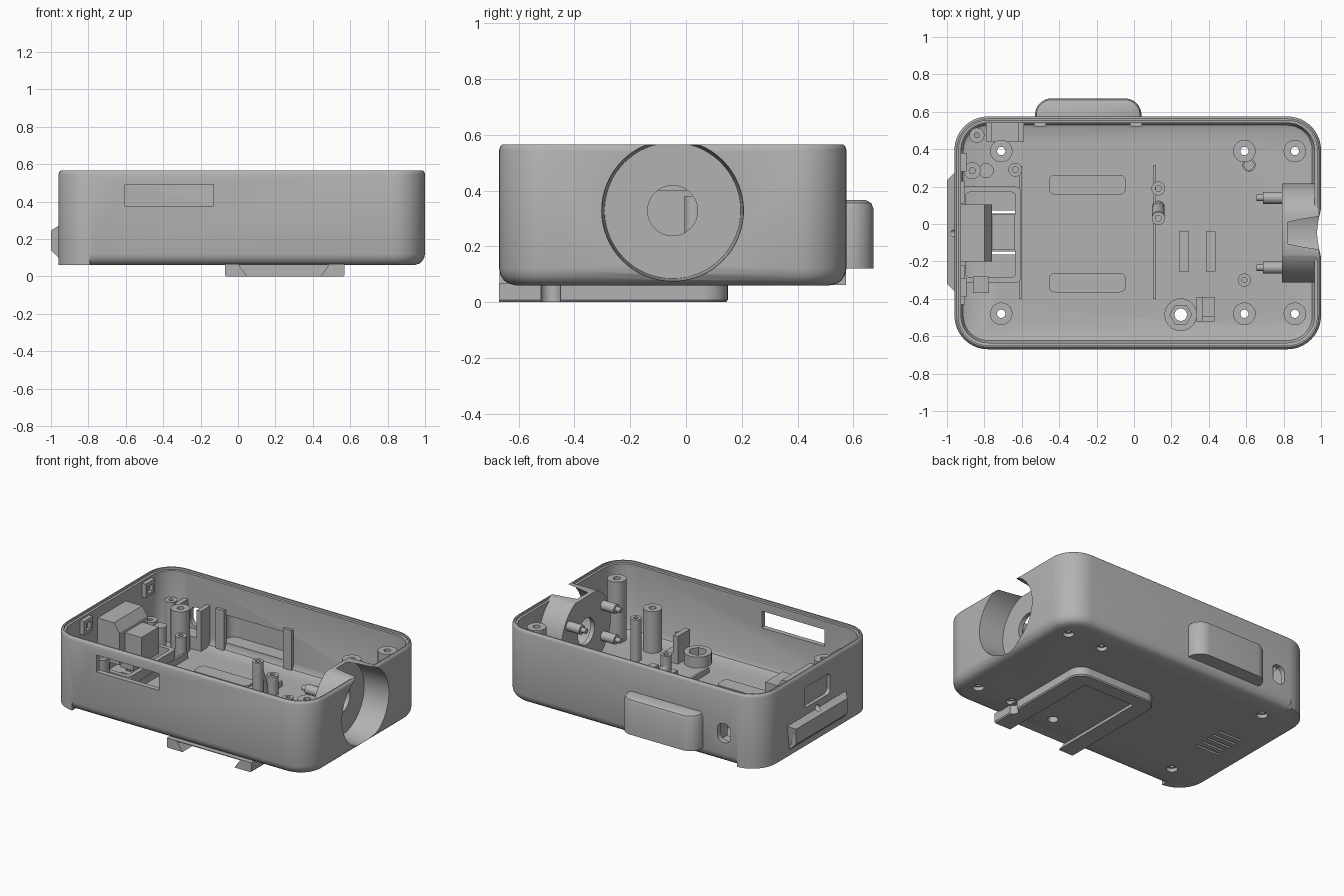
import bpy, bmesh, math

if "Cube" in bpy.data.objects:
    bpy.data.objects.remove(bpy.data.objects["Cube"])

grey = bpy.data.materials.new("plain grey")
grey.use_nodes = True
grey.diffuse_color = (0.45, 0.45, 0.45, 1)
grey.node_tree.nodes["Principled BSDF"].inputs["Base Color"].default_value = (0.45, 0.45, 0.45, 1)


def rings_to_object(name, rings):
    """Skin a stack of equal-length closed rings and cap both ends."""
    bm = bmesh.new()
    loops = [[bm.verts.new(p) for p in ring] for ring in rings]
    n = len(loops[0])
    for a, b in zip(loops, loops[1:]):
        for i in range(n):
            j = (i + 1) % n
            bm.faces.new((a[i], a[j], b[j], b[i]))
    bm.faces.new(loops[0][::-1])
    bm.faces.new(loops[-1])
    bmesh.ops.recalc_face_normals(bm, faces=bm.faces)
    me = bpy.data.meshes.new(name)
    bm.to_mesh(me)
    bm.free()
    me.materials.append(grey)
    ob = bpy.data.objects.new(name, me)
    bpy.context.collection.objects.link(ob)
    return ob


def prism(name, pts, axis, a, b):
    place = {"x": lambda u, v, w: (w, u, v),
             "y": lambda u, v, w: (u, w, v),
             "z": lambda u, v, w: (u, v, w)}[axis]
    return rings_to_object(name, [[place(u, v, w) for u, v in pts] for w in (a, b)])


def box(name, x0, x1, y0, y1, z0, z1):
    return prism(name, [(x0, y0), (x1, y0), (x1, y1), (x0, y1)], "z", z0, z1)


def circle(u, v, r, n=32):
    return [(u + r * math.cos(2 * math.pi * i / n), v + r * math.sin(2 * math.pi * i / n))
            for i in range(n)]


def cyl(name, u, v, r, axis, a, b, n=32):
    return prism(name, circle(u, v, r, n), axis, a, b)


def round_rect(x0, x1, y0, y1, r, n=10):
    pts = []
    for k, (cx, cy) in enumerate([(x1 - r, y1 - r), (x0 + r, y1 - r), (x0 + r, y0 + r), (x1 - r, y0 + r)]):
        for i in range(n + 1):
            t = (k + i / n) * math.pi / 2
            pts.append((cx + r * math.cos(t), cy + r * math.sin(t)))
    return pts


def loft(name, rect, r, levels):
    """Rounded rectangle stacked in z; each level is (inset, z)."""
    x0, x1, y0, y1 = rect
    return rings_to_object(name, [
        [(u, v, z) for u, v in round_rect(x0 + d, x1 - d, y0 + d, y1 - d, max(r - d, 0.005))]
        for d, z in levels])


def combine(ob, other, op="DIFFERENCE"):
    mod = ob.modifiers.new(op.lower(), "BOOLEAN")
    mod.operation, mod.solver, mod.object = op, "EXACT", other
    bpy.context.view_layer.objects.active = ob
    bpy.ops.object.modifier_apply(modifier=mod.name)
    bpy.data.objects.remove(other)


def tube(name, x, y, r, hole, top, sides=32):
    ob = cyl(name, x, y, r, "z", 0.085, top)
    if hole:
        combine(ob, cyl("cut", x, y, hole, "z", 0, 1, sides))
    return ob


# Outer shell
PLAN = (-0.96, 1.0, -0.67, 0.575)
DY, DZ = -0.048, 0.328      # dish centre
shell = loft("shell", PLAN, 0.18, [(0.06, 0.06), (0.03, 0.068), (0.018, 0.078), (0.005, 0.097),
                                   (0, 0.12), (0, 0.545), (0.004, 0.557), (0.012, 0.565)])

# Square lower edge at one end, rear boss and end flange
base = loft("base", PLAN, 0.18, [(0, 0.0605), (0, 0.15)])
combine(base, box("cut", -0.79, 2, -2, 2, -1, 1))
combine(shell, base, "UNION")
boss = loft("boss", (-0.53, 0.04, 0.4, 0.672), 0.09,
            [(0, 0.12), (0, 0.335), (0.008, 0.355), (0.028, 0.366)])
combine(shell, boss, "UNION")
section = [(-0.9, 0.29), (-0.96, 0.27), (-1, 0.245), (-1, 0.14), (-0.922, 0.063), (-0.9, 0.063)]
flange = rings_to_object("flange", [
    [(x, y + (s * 0.04 if x == -1 else 0), z) for x, z in section] for y, s in ((-0.36, 1), (0.275, -1))])
combine(shell, flange, "UNION")

# Cavity, leaving the dish housing standing
cavity = loft("cavity", PLAN, 0.18, [(0.075, 0.095), (0.047, 0.105), (0.035, 0.13),
                                     (0.035, 0.548), (0.021, 0.55), (0.021, 0.7)])
combine(cavity, cyl("housing", DY, DZ, 0.265, "x", 0.79, 1.2, 64))
combine(shell, cavity)
combine(shell, loft("pocket", (-0.5, 0.01, 0.45, 0.645), 0.06, [(0, 0.15), (0, 0.34)]))

# Dish and axle hole
dish = rings_to_object("dish", [[(x, u, v) for u, v in circle(DY, DZ, r, 64)]
                                for x, r in ((0.82, 0.244), (0.985, 0.253), (1.02, 0.256))])
combine(shell, dish)
combine(shell, cyl("cut", DY, DZ, 0.09, "x", 0.7, 1.1))

# Wall openings
combine(shell, box("cut", -0.605, -0.13, -0.8, -0.6, 0.375, 0.49))
combine(shell, prism("cut", round_rect(-0.19, 0.09, 0.32, 0.46, 0.03), "x", -1.1, -0.9))
combine(shell, cyl("cut", -0.05, 0.275, 0.02, "x", -1.1, -0.9))
combine(shell, prism("cut", round_rect(-0.74, -0.64, 0.2, 0.33, 0.045), "y", 0.5, 0.62))

# Floor openings
SCREWS = [(x, y) for x in (-0.71, 0.59, 0.86) for y in (0.39, -0.48)]
for x, y in SCREWS:
    combine(shell, cyl("cut", x, y, 0.036, "z", 0, 0.2))
combine(shell, cyl("cut", 0.25, -0.485, 0.033, "z", -0.1, 0.2))
for i in range(5):
    y = 0.065 - i * 0.055
    combine(shell, box("cut", -0.82, -0.635, y - 0.008, y + 0.008, 0, 0.2))

# Dovetail clip under the floor
clip = loft("belt_clip", (-0.07, 0.57, -0.95, 0.15), 0.09, [(0.006, 0), (0, 0.008), (0, 0.066)])
combine(clip, box("cut", -1, 1, -1.2, -0.67, -1, 1))
combine(clip, prism("cut", [(0.055, -0.01), (0.435, -0.01), (0.485, 0.0605), (0.005, 0.0605)],
                    "y", -0.8, 0.05))
combine(clip, cyl("cut", 0.575, -0.485, 0.036, "z", -0.1, 0.0605))
combine(clip, cyl("cut", 0.25, -0.485, 0.033, "z", -0.1, 0.2))

# Screw posts
for x, y in SCREWS:
    tube("screw_post", x, y, 0.06, 0.022, 0.51 if x > 0.8 else 0.38)
for x, y, r, hole, top in [(0.59, -0.3, 0.035, 0.014, 0.38), (0.13, 0.19, 0.037, 0.016, 0.225),
                           (0.13, 0.03, 0.035, 0.016, 0.38), (-0.635, 0.29, 0.037, 0.016, 0.25),
                           (-0.84, 0.475, 0.04, 0.014, 0.37), (-0.865, 0.285, 0.045, 0.016, 0.3),
                           (-0.79, 0.285, 0.04, 0, 0.28), (0.615, 0.315, 0.035, 0.026, 0.13)]:
    tube("small_post", x, y, r, hole, top)
rings_to_object("leaning_brace", [[(u, v, z) for u, v in circle(0.13, y, 0.033)]
                                  for y, z in ((0.09, 0.09), (0.08, 0.2), (0.035, 0.31))])
tube("nut_seat", 0.25, -0.485, 0.087, 0.058, 0.17, 6)
combine(tube("nut_floor", 0.25, -0.485, 0.07, 0.033, 0.11),
        cyl("cut", 0.25, -0.485, 0.033, "z", 0, 1))

# Pegs on the dish housing
for y in (DY - 0.185, DY + 0.188):
    for z in (DZ - 0.1, DZ + 0.11):
        cyl("housing_peg", y, z, 0.032, "x", 0.69, 0.8)
        cyl("housing_peg_tip", y, z, 0.017, "x", 0.655, 0.7)

# Floor pads, bars and ribs
for y in (0.21, -0.313):
    loft("floor_pad", (-0.455, -0.045, y - 0.052, y + 0.052), 0.03, [(0, 0.09), (0, 0.107)])
for x in (0.267, 0.41):
    box("floor_bar", x - 0.026, x + 0.026, -0.255, -0.04, 0.09, 0.13)
box("long_rib", 0.103, 0.117, -0.4, 0.315, 0.09, 0.13)
box("tray_rib", -0.612, -0.598, -0.4, 0.31, 0.09, 0.14)
box("switch_bracket_wall", 0.335, 0.37, -0.52, -0.39, 0.09, 0.285)
box("switch_bracket_base", 0.335, 0.43, -0.52, -0.39, 0.09, 0.16)
box("switch_bracket_end", 0.335, 0.43, -0.52, -0.495, 0.09, 0.25)

# Connector tray and connector
tray = loft("connector_tray", (-0.93, -0.605, -0.315, 0.2), 0.03, [(0, 0.09), (0, 0.2)])
combine(tray, loft("cut", (-0.9, -0.635, -0.285, 0.17), 0.02, [(0, 0), (0, 0.4)]))
prism("connector_body", [(-0.935, 0.2), (-0.76, 0.2), (-0.76, 0.42), (-0.8, 0.48), (-0.935, 0.48)],
      "y", -0.2, 0.105)
box("connector_plug", -0.77, -0.635, -0.14, 0.05, 0.22, 0.4)
box("connector_stem", -0.8, -0.7, -0.13, 0.04, 0.15, 0.25)
box("tray_block", -0.86, -0.775, -0.37, -0.28, 0.09, 0.24)

# Rear pocket posts and jack bracket
for x in (-0.503, 0.01):
    box("pocket_post", x - 0.032, x + 0.032, 0.52, 0.55, 0.09, 0.375)
for x in (-0.775, -0.605):
    box("jack_side", x - 0.016, x + 0.016, 0.44, 0.55, 0.09, 0.37)
box("jack_base", -0.79, -0.59, 0.44, 0.55, 0.09, 0.18)

# Lid catches and rails on the end wall
for y in (0.33, -0.34):
    catch = box("lid_catch", -0.935, -0.895, y - 0.05, y + 0.05, 0.44, 0.535)
    combine(catch, box("cut", -0.92, -0.8, y - 0.025, y + 0.025, 0.46, 0.51))
for y0, y1 in ((-0.43, -0.22), (0.11, 0.23)):
    box("wall_rail", -0.935, -0.905, y0, y1, 0.09, 0.3)

# Smooth curved faces, keep hard edges
bpy.ops.object.select_all(action="DESELECT")
for ob in bpy.context.scene.objects:
    if ob.type == "MESH" and grey.name in ob.data.materials:
        ob.select_set(True)
        bpy.context.view_layer.objects.active = ob
bpy.ops.object.shade_smooth_by_angle(angle=math.radians(30))
